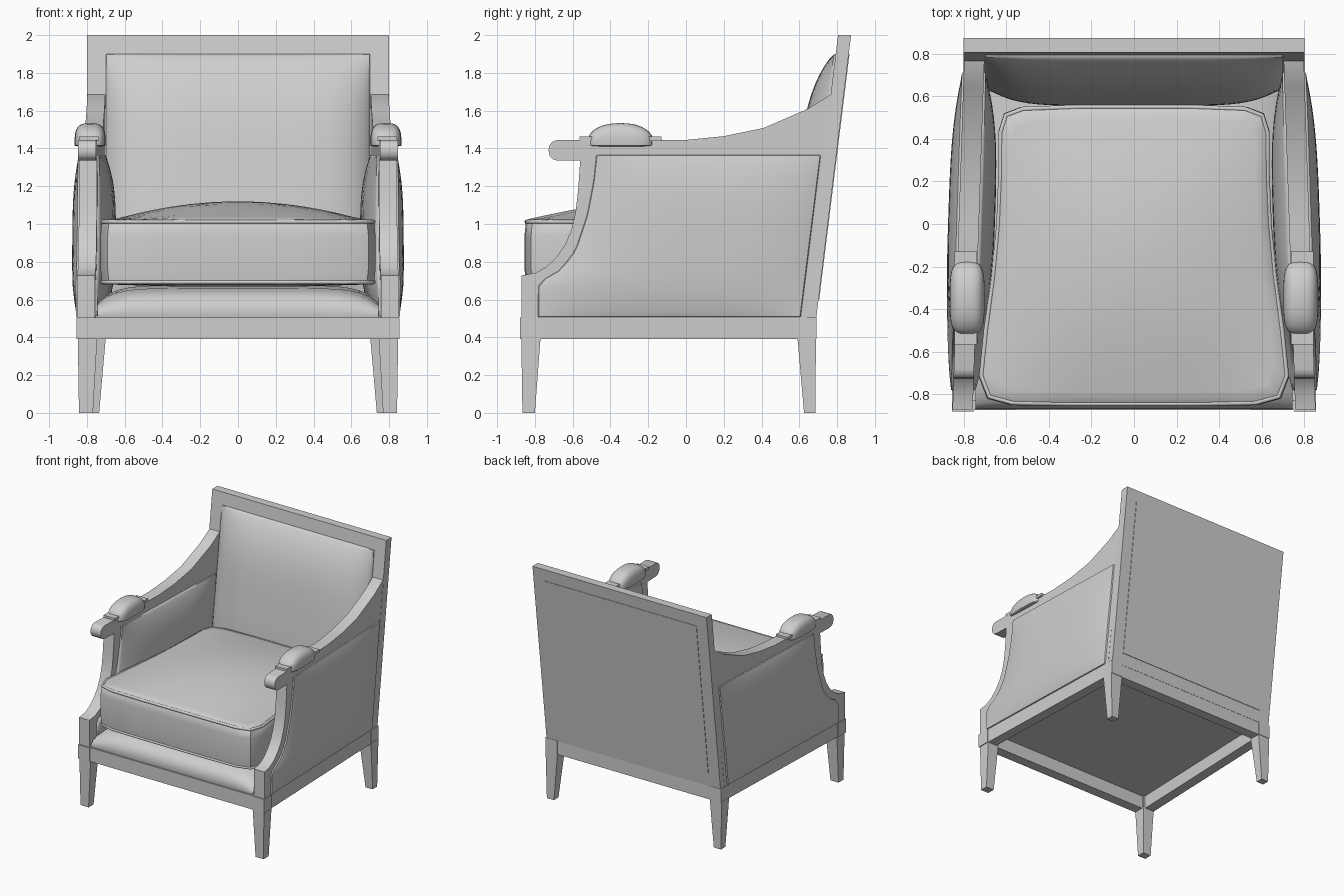
import bpy, bmesh, math

cube = bpy.data.objects.get("Cube")
if cube:
    bpy.data.objects.remove(cube, do_unlink=True)

GREY = (0.62, 0.62, 0.62, 1.0)
mat = bpy.data.materials.new("plain_grey")
mat.use_nodes = True
mat.diffuse_color = GREY
mat.node_tree.nodes["Principled BSDF"].inputs["Base Color"].default_value = GREY


def finish(name, bm, mirror=False, angle=35):
    mesh = bpy.data.meshes.new(name)
    bm.to_mesh(mesh)
    bm.free()
    ob = bpy.data.objects.new(name, mesh)
    bpy.context.collection.objects.link(ob)
    mesh.materials.append(mat)
    bpy.ops.object.select_all(action='DESELECT')
    ob.select_set(True)
    bpy.context.view_layer.objects.active = ob
    bpy.ops.object.shade_smooth_by_angle(angle=math.radians(angle))
    if mirror:
        m = ob.modifiers.new("Mirror", 'MIRROR')
        m.use_mirror_merge = False


def loft(name, rings, mirror=False, angle=35):
    """Closed solid through rings of equal length, capped at both ends."""
    bm = bmesh.new()
    loops = [[bm.verts.new(p) for p in ring] for ring in rings]
    n = len(loops[0])
    for a, b in zip(loops, loops[1:]):
        for i in range(n):
            bm.faces.new((a[i], a[(i + 1) % n], b[(i + 1) % n], b[i]))
    bm.faces.new(loops[0])
    bm.faces.new(loops[-1])
    bmesh.ops.recalc_face_normals(bm, faces=bm.faces)
    finish(name, bm, mirror, angle)


def patch(name, fn, nu, nv, mirror=False, angle=50):
    """Curved sheet from fn(u, v); it faces along du x dv."""
    bm = bmesh.new()
    g = [[bm.verts.new(fn(i / nu, j / nv)) for j in range(nv + 1)] for i in range(nu + 1)]
    for i in range(nu):
        for j in range(nv):
            bm.faces.new((g[i][j], g[i + 1][j], g[i + 1][j + 1], g[i][j + 1]))
    bmesh.ops.remove_doubles(bm, verts=bm.verts, dist=0.0001)
    finish(name, bm, mirror, angle)


def prism(name, outline, z0, z1, mirror=False):
    loft(name, [[(x, y, z) for x, y in outline] for z in (z0, z1)], mirror)


def rect(x0, x1, y0, y1, z):
    return [(x0, y0, z), (x1, y0, z), (x1, y1, z), (x0, y1, z)]


def side_x(y):
    """Outer side of the body, which narrows toward the back."""
    return 0.823 - 0.0333 * y


def back_y(z):
    """Front plane of the raked back."""
    return 0.62 + 0.1233 * (z - 0.5)


def pillow(u, v, height, pu=3.0, pv=3.0):
    """Upholstery swell: a sunken border, a small crisp step, then a soft dome."""
    if min(u, v, 1 - u, 1 - v) < 1e-6:
        return -0.003
    dome = (1 - abs(2 * u - 1) ** pu) * (1 - abs(2 * v - 1) ** pv)
    return 0.008 + (height - 0.008) * dome ** 0.85


def ease(t):
    """Crowd samples toward both ends."""
    return 0.5 - 0.5 * math.cos(math.pi * t)


# Legs
loft("front_leg", [rect(0.768, 0.842, -0.866, -0.80, 0),
                   rect(0.745, 0.848, -0.872, -0.77, 0.4)], True)
loft("back_leg", [rect(0.735, 0.80, 0.625, 0.685, 0),
                  rect(0.70, 0.81, 0.59, 0.688, 0.4)], True)

# Base frame, hollow below the bottom panel
FRONT, REAR, LOW, TOP, RAIL = -0.874, 0.687, 0.39, 0.505, 0.085
prism("front_rail", [(-0.8, FRONT), (0.8, FRONT), (0.8, FRONT + RAIL), (-0.8, FRONT + RAIL)],
      LOW, TOP)
prism("back_rail", [(-0.75, REAR - RAIL), (0.75, REAR - RAIL), (0.75, REAR), (-0.75, REAR)],
      LOW, TOP)
prism("side_rail", [(side_x(-0.8), -0.8), (side_x(0.65), 0.65),
                    (side_x(0.65) - RAIL, 0.65), (side_x(-0.8) - RAIL, -0.8)], LOW, TOP, True)
prism("front_corner_block", [(0.75, -0.88), (0.855, -0.88), (0.855, -0.775), (0.75, -0.775)],
      LOW, TOP, True)
prism("back_corner_block", [(0.70, 0.59), (0.808, 0.59), (0.808, 0.692), (0.70, 0.692)],
      LOW, TOP, True)
prism("bottom_panel", [(-0.8, -0.83), (0.8, -0.83), (0.76, 0.64), (-0.76, 0.64)], 0.5, 0.515)

# Arm frames: one side profile with a rolled front end and a swept top
arm = [(-0.87, 0.5), (-0.87, 0.728), (-0.8, 0.74), (-0.74, 0.772), (-0.685, 0.825),
       (-0.64, 0.89), (-0.607, 0.97), (-0.585, 1.06), (-0.572, 1.17), (-0.56, 1.335),
       (-0.68, 1.335), (-0.705, 1.343), (-0.722, 1.362), (-0.728, 1.39), (-0.722, 1.418),
       (-0.705, 1.437), (-0.68, 1.445), (0, 1.445), (0.2, 1.465), (0.41, 1.508),
       (0.645, 1.61), (0.765, 1.685), (0.79, 1.685), (0.64, 0.5)]
loft("arm_frame", [[(side_x(y) - d, y, z) for y, z in arm] for d in (0, 0.095)], True)

# Upholstered side panels, bulging on both faces of the arm
edge = [(0.508, -0.785), (0.69, -0.783), (0.757, -0.667), (0.86, -0.587),
        (1.05, -0.524), (1.23, -0.49), (1.365, -0.476)]


def panel_point(u, v):
    z = edge[0][0] + (edge[-1][0] - edge[0][0]) * v
    for (za, ya), (zb, yb) in zip(edge, edge[1:]):
        if z <= zb + 1e-6:
            front = ya + (yb - ya) * (z - za) / (zb - za)
            break
    return front + (back_y(z) - 0.012 - front) * u, z


def outer_panel(u, v):
    u, v = ease(u), ease(v)
    y, z = panel_point(u, v)
    return side_x(y) + pillow(u, v, 0.05), y, z


def inner_panel(u, v):
    u, v = 1 - ease(u), ease(v)
    y, z = panel_point(u, v)
    return side_x(y) - 0.095 - pillow(u, v, 0.075), y, z


patch("outer_side_panel", outer_panel, 24, 28, True)
patch("inner_side_panel", inner_panel, 24, 28, True)


# Arm pads: soft rounded blocks on thin plates
def arm_pad(u, v):
    def soft(t):
        return math.copysign(abs(t) ** 0.55, t)
    a, b = 2 * math.pi * u, math.pi * (v - 0.5)
    x = soft(math.cos(a)) * soft(math.cos(b))
    y = soft(math.sin(a)) * soft(math.cos(b))
    h = soft(math.sin(b))
    crown = 0.115 - 0.035 * y * y - 0.01 * x * x
    return 0.783 + 0.082 * x, -0.347 + 0.173 * y, 1.42 + h * (crown if h > 0 else 0.01)


patch("arm_pad", arm_pad, 32, 20, True)
loft("arm_pad_plate", [rect(0.738, 0.842, -0.565, -0.13, z) for z in (1.44, 1.463)], True)


# Raked back: frame slab, front cushion and thin rear panel
def back_slab(name, half, z0, z1, d0, d1):
    loft(name, [[(x, back_y(z) + d, z) for z, d in
                 ((z0, d0), (z0, d1), (z1, d1), (z1, d0))] for x in (-half, half)])


back_slab("back_frame", 0.80, 0.5, 2.0, 0, 0.069)
back_slab("rear_panel", 0.70, 0.6, 1.9, 0.06, 0.073)


def back_cushion(u, v):
    u, v = ease(u), ease(v)
    z = 0.62 + 1.28 * v
    return -0.70 + 1.40 * u, back_y(z) - pillow(u, v, 0.128, 6, 3.5), z


patch("back_cushion", back_cushion, 32, 32)

# Sprung deck beneath the seat cushion
deck = [(-0.862, 0.5), (-0.868, 0.53), (-0.862, 0.57), (-0.84, 0.61), (-0.79, 0.64),
        (-0.7, 0.66), (0, 0.675), (0.63, 0.66)]


def seat_deck(u, v):
    t = 2 * ease(u) - 1
    y, z = deck[round(v * (len(deck) - 1))]
    return 0.745 * t, y, 0.5 + (z - 0.5) * (1 - 0.5 * abs(t) ** 8)


patch("seat_deck", seat_deck, 24, len(deck) - 1)

# Seat cushion: waisted outline, upright sides and a crowned top
half = [(0.3, -0.855), (0.58, -0.85), (0.69, -0.82), (0.728, -0.72), (0.705, -0.5),
        (0.67, -0.25), (0.645, 0), (0.635, 0.25), (0.635, 0.44), (0.61, 0.52),
        (0.53, 0.55), (0.25, 0.56)]
outline = half + [(-x, y) for x, y in reversed(half)]
MID = -0.15


def seat_ring(s, z):
    return [(x * s, MID + (y - MID) * s, z) for x, y in outline]


def crowned(s):
    return [(x, y, z + 0.1 * max(0, 1 - (x / 0.67) ** 2) * max(0, 1 - ((y - MID) / 0.71) ** 2))
            for x, y, z in seat_ring(s, 1.02)]


rings = [seat_ring(s, z) for s, z in
         ((0.5, 0.67), (0.95, 0.68), (0.99, 0.695), (1, 0.76), (1, 0.94), (0.99, 1.01))]
rings += [crowned(s) for s in (0.97, 0.9, 0.8, 0.68, 0.54, 0.38, 0.2, 0.05)]
loft("seat_cushion", rings, angle=50)


# Piping round the cushion edges
def piping(name, s, z, r):
    curve = bpy.data.curves.new(name, 'CURVE')
    curve.dimensions = '3D'
    curve.bevel_depth = r
    curve.bevel_resolution = 2
    line = curve.splines.new('POLY')
    line.points.add(len(outline) - 1)
    for p, co in zip(line.points, seat_ring(s, z)):
        p.co = (*co, 1)
    line.use_cyclic_u = True
    curve.materials.append(mat)
    bpy.context.collection.objects.link(bpy.data.objects.new(name, curve))


piping("upper_piping", 0.985, 1.012, 0.011)
piping("lower_piping", 0.985, 0.692, 0.011)
